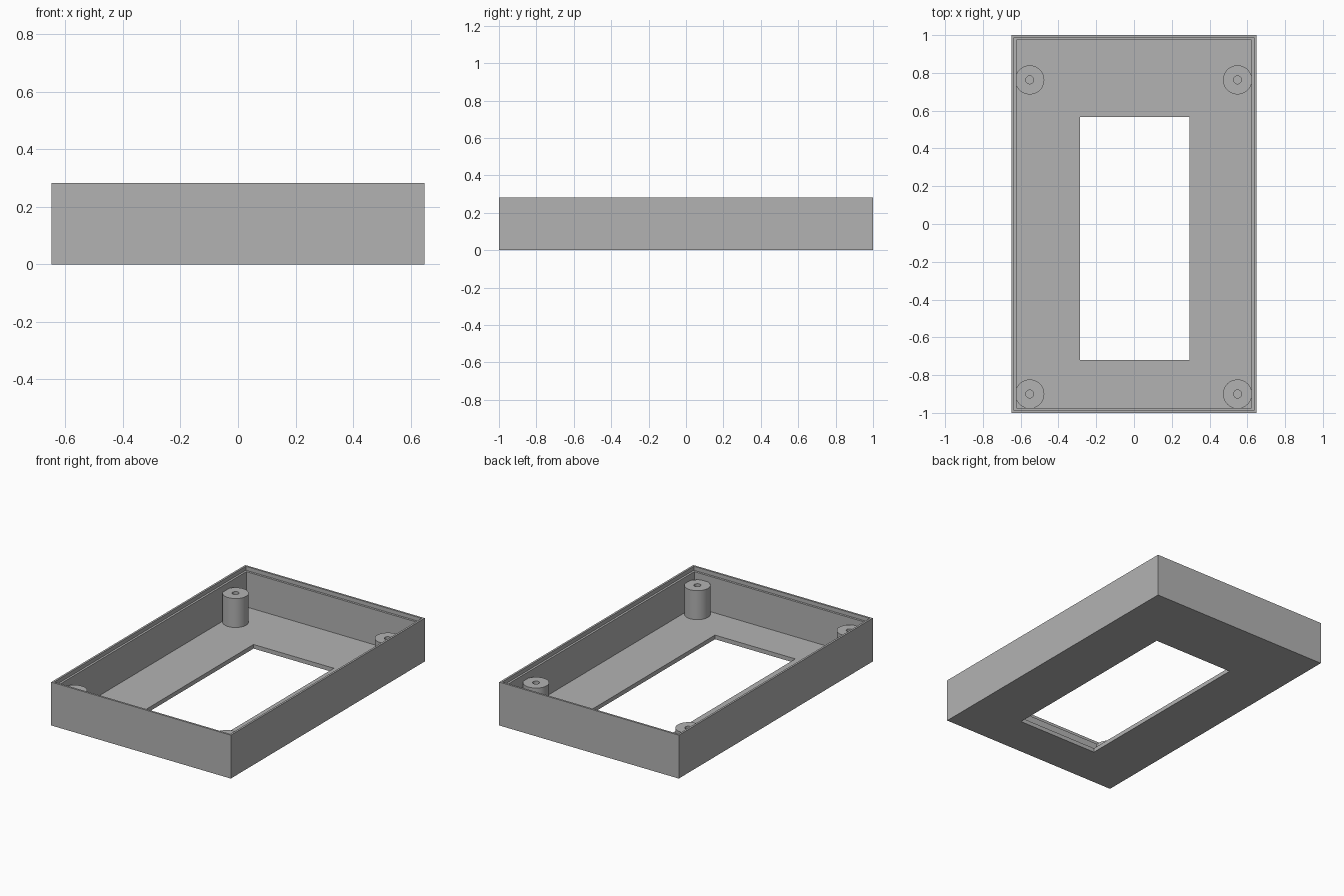
import bpy, bmesh, math

cube = bpy.data.objects.get("Cube")
if cube:
    bpy.data.objects.remove(cube, do_unlink=True)

HALF_X, HALF_Y, HEIGHT = 0.648, 1.0, 0.283
RIM, WALL, FLOOR = 0.013, 0.027, 0.027
LEDGE_Z, POST_Z = 0.257, 0.216

grey = bpy.data.materials.new("plain grey")
grey.use_nodes = True
colour = (0.45, 0.45, 0.45, 1)
grey.diffuse_color = colour
grey.node_tree.nodes["Principled BSDF"].inputs["Base Color"].default_value = colour


def rect(x0, x1, y0, y1, z):
    return [(x0, y0, z), (x1, y0, z), (x1, y1, z), (x0, y1, z)]


def inset(d, z):
    return rect(d - HALF_X, HALF_X - d, d - HALF_Y, HALF_Y - d, z)


def window(z):
    return rect(-0.285, 0.295, -0.72, 0.567, z)


def circle(cx, cy, r, z, n=48):
    return [(cx + r * math.cos(math.tau * i / n),
             cy + r * math.sin(math.tau * i / n), z) for i in range(n)]


def skin(name, loops, closed=False, cap=False):
    """Join successive loops with quads into one object."""
    bm = bmesh.new()
    rings = [[bm.verts.new(p) for p in loop] for loop in loops]
    following = rings[1:] + (rings[:1] if closed else [])
    for a, b in zip(rings, following):
        for i in range(len(a)):
            j = (i + 1) % len(a)
            bm.faces.new((a[i], a[j], b[j], b[i]))
    if cap:
        bm.faces.new(rings[0])
        bm.faces.new(rings[-1])
    bmesh.ops.recalc_face_normals(bm, faces=bm.faces)
    mesh = bpy.data.meshes.new(name)
    bm.to_mesh(mesh)
    bm.free()
    mesh.materials.append(grey)
    obj = bpy.data.objects.new(name, mesh)
    bpy.context.collection.objects.link(obj)
    return obj


# Tray: floor with window, walls and a rebated rim
skin("tray_shell", [
    window(0), inset(0, 0), inset(0, HEIGHT), inset(RIM, HEIGHT),
    inset(RIM, LEDGE_Z), inset(WALL, LEDGE_Z), inset(WALL, FLOOR),
    window(FLOOR)], closed=True)

# Screw posts with blind holes
for end, y in (("front", -0.9), ("back", 0.763)):
    for side, x in (("left", 0.548), ("right", -0.552)):
        post = skin(f"{end}_{side}_post", [
            circle(x, y, 0.077, FLOOR - 0.005), circle(x, y, 0.077, POST_Z),
            circle(x, y, 0.021, POST_Z), circle(x, y, 0.021, FLOOR)], cap=True)
        bpy.ops.object.select_all(action="DESELECT")
        post.select_set(True)
        bpy.context.view_layer.objects.active = post
        bpy.ops.object.shade_smooth_by_angle(angle=math.radians(30))
